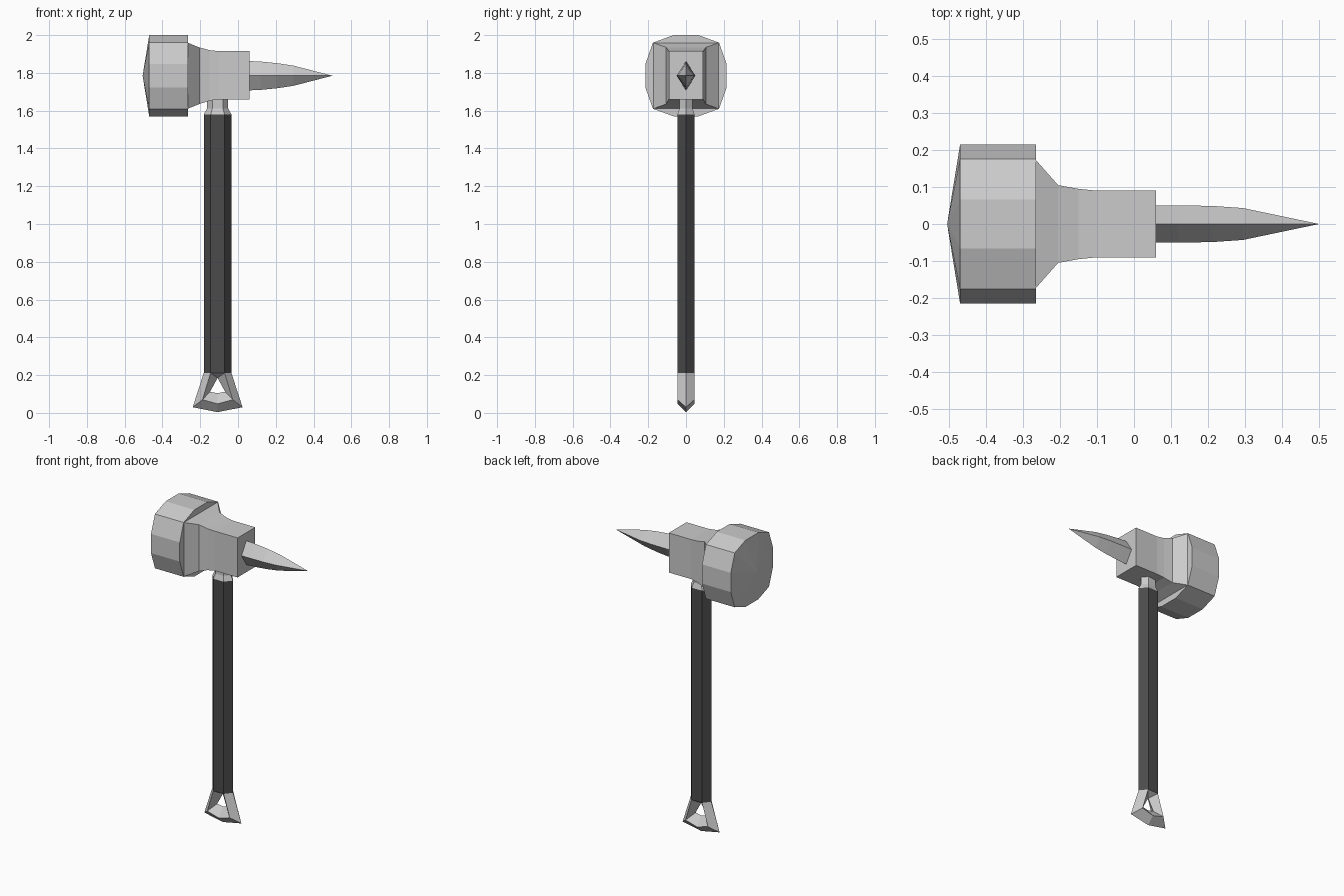
import bpy, bmesh

if "Cube" in bpy.data.objects:
    bpy.data.objects.remove(bpy.data.objects["Cube"])

def material(name, v):
    m = bpy.data.materials.new(name)
    m.diffuse_color = (v, v, v, 1)
    m.use_nodes = True
    m.node_tree.nodes["Principled BSDF"].inputs["Base Color"].default_value = m.diffuse_color
    return m

metal = material("light grey metal", 0.6)
grip = material("dark grey grip", 0.07)
CX, CZ = -0.108, 1.785  # handle axis, head axis

def make(name, verts, faces, mat):
    bm = bmesh.new()
    vs = [bm.verts.new(v) for v in verts]
    for f in faces:
        bm.faces.new([vs[i] for i in f])
    bmesh.ops.recalc_face_normals(bm, faces=bm.faces)
    me = bpy.data.meshes.new(name)
    bm.to_mesh(me)
    bm.free()
    me.materials.append(mat)
    ob = bpy.data.objects.new(name, me)
    bpy.context.collection.objects.link(ob)
    return ob

def loft(name, rings, mat, start=None, end=None):
    """Join equal rings; close each end with a flat cap or an apex point."""
    n = len(rings[0])
    verts = [v for r in rings for v in r]
    faces = []
    for k in range(len(rings) - 1):
        for i in range(n):
            j = (i + 1) % n
            faces.append((k*n + i, k*n + j, (k+1)*n + j, (k+1)*n + i))
    for base, tip in ((0, start), ((len(rings) - 1) * n, end)):
        if tip:
            verts.append(tip)
            faces += [(base + i, base + (i+1) % n, len(verts) - 1) for i in range(n)]
        else:
            faces.append(tuple(range(base, base + n)))
    return make(name, verts, faces, mat)

# Hammer drum: twelve-sided, shallow cone on the striking face
q = [(0.215, 0.062), (0.175, 0.175), (0.066, 0.215)]
outline = q + [(-y, z) for y, z in q[::-1]]
outline += [(-y, -z) for y, z in outline]
loft("hammer_drum", [[(x, y, CZ + z) for y, z in outline] for x in (-0.47, -0.265)],
     metal, start=(-0.505, 0, CZ))

# Flared square block behind the drum: x, half width, top, bottom
block = [(-0.267, 0.175, 1.96, 1.61), (-0.205, 0.105, 1.935, 1.635),
         (-0.15, 0.095, 1.92, 1.653), (-0.1, 0.09, 1.915, 1.66), (0.06, 0.09, 1.915, 1.66)]
loft("head_block", [[(x, -w, b), (x, w, b), (x, w, t), (x, -w, t)]
                    for x, w, t, b in block], metal)

# Diamond section spike: x, half width, half height
spike = [(0.05, 0.05, 0.078), (0.12, 0.05, 0.075), (0.21, 0.049, 0.066), (0.295, 0.043, 0.053)]
loft("spike", [[(x, -w, CZ), (x, 0, CZ - h), (x, w, CZ), (x, 0, CZ + h)]
               for x, w, h in spike], metal, end=(0.5, 0, CZ))

# Six-sided grip and metal neck
def hexagon(z, a, b):
    return [(CX + x, y, z) for x, y in
            ((-a, 0), (-a/2, -b), (a/2, -b), (a, 0), (a/2, b), (-a/2, b))]

loft("grip", [hexagon(0.212, 0.073, 0.045), hexagon(1.58, 0.073, 0.045)], grip)
loft("neck", [hexagon(1.58, 0.073, 0.045), hexagon(1.612, 0.056, 0.035),
              hexagon(1.68, 0.056, 0.035)], metal)

# Pommel: ridged triangular ring, outer ridge / side ridges / inner ridge
outer = [(-0.073, 0.212), (-0.132, 0.03), (0, 0.004), (0.132, 0.03), (0.073, 0.212)]
mid = [(-0.037, 0.212), (-0.08, 0.07), (0, 0.048), (0.08, 0.07), (0.037, 0.212)]
inner = [(0, 0.185), (-0.04, 0.112), (0, 0.104), (0.04, 0.112)]
verts = [(CX + x, y, z) for loop, y in ((outer, 0), (mid, -0.045), (mid, 0.045), (inner, 0))
         for x, z in loop]
faces = []
for m in (5, 10):
    for i in range(4):
        faces.append((i, i + 1, m + i + 1, m + i))
        faces.append((m + i, m + i + 1, 15 + (i + 1) % 4, 15 + i))
    faces.append((m + 4, m, 15))
faces.append((0, 5, 9, 4, 14, 10))
make("pommel_ring", verts, faces, metal)
